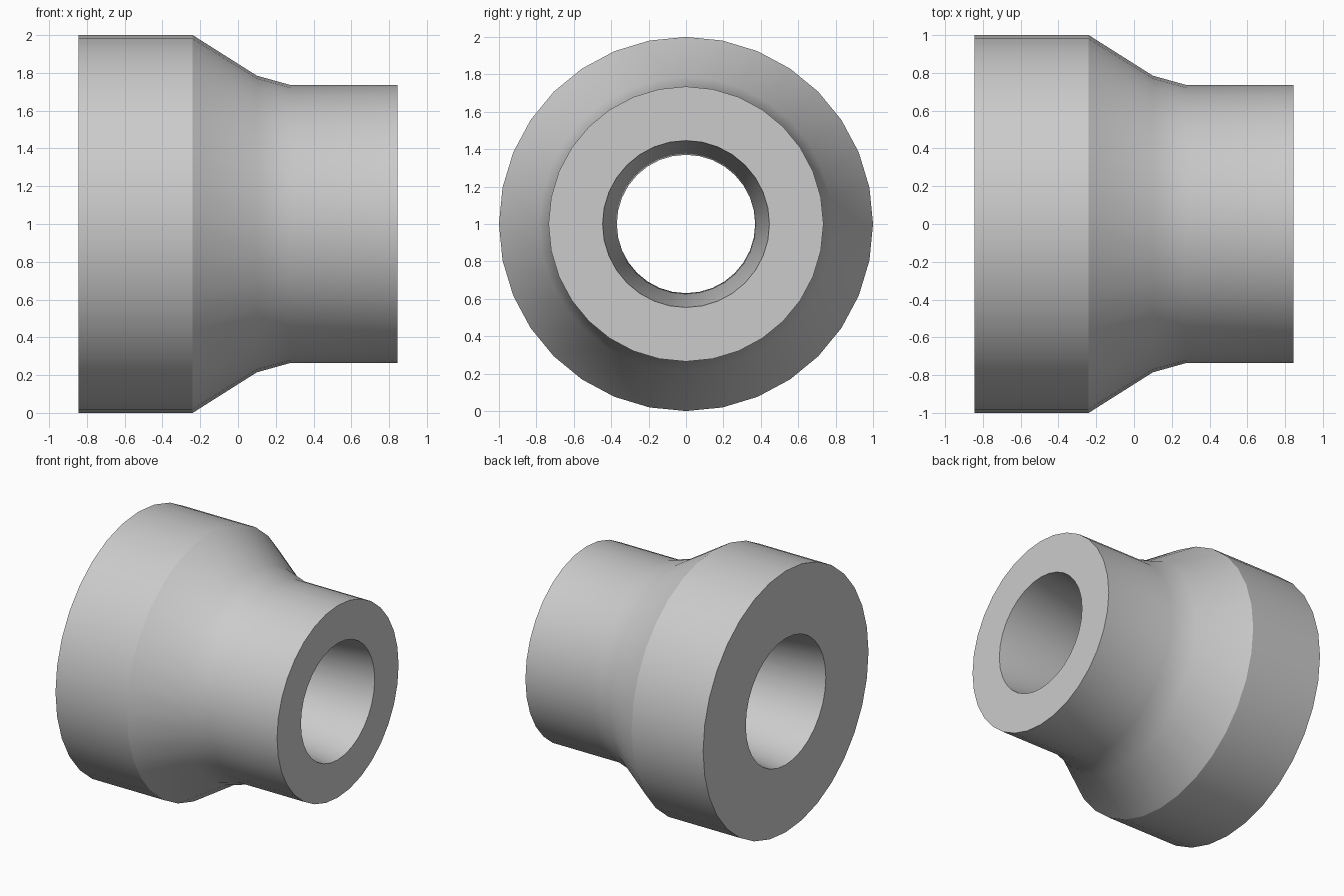
import bpy
import bmesh
from math import cos, sin, pi, radians

cube = bpy.data.objects.get("Cube")
if cube:
    bpy.data.objects.remove(cube, do_unlink=True)

SIDES = 32

# Flat grey metal
metal = bpy.data.materials.new("grey_metal")
metal.use_nodes = True
grey = (0.6, 0.6, 0.6, 1)
metal.diffuse_color = grey
metal.node_tree.nodes["Principled BSDF"].inputs["Base Color"].default_value = grey

# Closed section as (x, radius): outer wall, then the waisted bore
profile = [
    (-0.845, 1.0), (-0.24, 1.0), (0.10, 0.785), (0.28, 0.735), (0.845, 0.735),
    (0.845, 0.446), (0.10, 0.37), (-0.845, 0.484),
]


def lathe_x(name, section, centre_z, material):
    """Revolve a closed section about a horizontal axis along x."""
    bm = bmesh.new()
    rings = []
    for x, r in section:
        angles = [2 * pi * i / SIDES for i in range(SIDES)]
        rings.append([bm.verts.new((x, r * cos(a), r * sin(a))) for a in angles])
    for k, ring in enumerate(rings):
        following = rings[(k + 1) % len(rings)]
        for i in range(SIDES):
            j = (i + 1) % SIDES
            bm.faces.new((ring[i], ring[j], following[j], following[i]))
    bmesh.ops.recalc_face_normals(bm, faces=bm.faces)
    mesh = bpy.data.meshes.new(name)
    bm.to_mesh(mesh)
    bm.free()
    mesh.materials.append(material)
    obj = bpy.data.objects.new(name, mesh)
    obj.location.z = centre_z
    bpy.context.collection.objects.link(obj)
    return obj


# Stepped pipe reducer
reducer = lathe_x("pipe_reducer", profile, 1.0, metal)
bpy.ops.object.select_all(action="DESELECT")
reducer.select_set(True)
bpy.context.view_layer.objects.active = reducer
bpy.ops.object.shade_smooth_by_angle(angle=radians(30))
